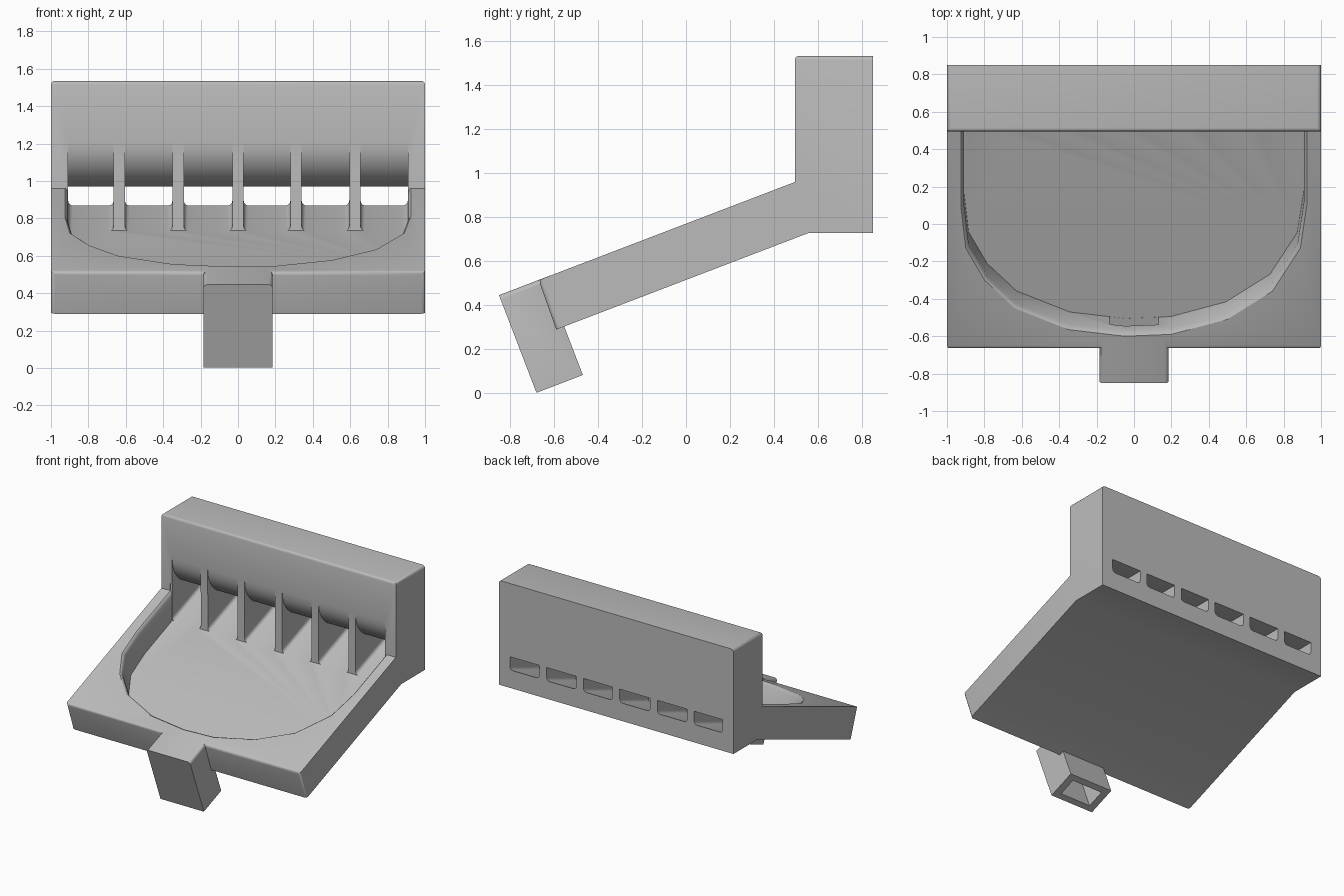
import bpy, bmesh, math

cube = bpy.data.objects.get("Cube")
if cube:
    bpy.data.objects.remove(cube)

TILT = math.radians(21)
C, S = math.cos(TILT), math.sin(TILT)
LIP_Y, LIP_Z = -0.67, 0.515      # top front edge of the sloped tray
FLOOR = -0.213                   # basin depth, square to the slope
WALL_Y, BACK_Y, TOP_Z = 0.495, 0.85, 1.535

grey = bpy.data.materials.new("plain_grey")
grey.use_nodes = True
colour = (0.5, 0.5, 0.5, 1)
grey.diffuse_color = colour
grey.node_tree.nodes["Principled BSDF"].inputs["Base Color"].default_value = colour


def slope(u, n):
    """Point (y, z) from distance along the slope and square to it."""
    return LIP_Y + C * u - S * n, LIP_Z + S * u + C * n


def loft(name, rings, pick=None, width=0.02, segments=3):
    """Solid through matching rings, with an optional bevel on picked edges."""
    bm = bmesh.new()
    loops = [[bm.verts.new(p) for p in ring] for ring in rings]
    for a, b in zip(loops, loops[1:]):
        for i in range(len(a)):
            j = (i + 1) % len(a)
            bm.faces.new((a[i], a[j], b[j], b[i]))
    bm.faces.new(loops[0][::-1])
    bm.faces.new(loops[-1])
    bmesh.ops.recalc_face_normals(bm, faces=bm.faces)
    if pick:
        edges = [e for e in bm.edges if pick(e.verts[0].co, e.verts[1].co)]
        bmesh.ops.bevel(bm, geom=edges, offset=width, segments=segments,
                        profile=0.5, affect='EDGES')
    mesh = bpy.data.meshes.new(name)
    bm.to_mesh(mesh)
    bm.free()
    mesh.materials.append(grey)
    obj = bpy.data.objects.new(name, mesh)
    bpy.context.collection.objects.link(obj)
    return obj


def prism(name, profile, x0, x1, **bevel):
    return loft(name, [[(x, y, z) for y, z in profile] for x in (x0, x1)], **bevel)


def combine(target, tool, operation):
    mod = target.modifiers.new(tool.name, 'BOOLEAN')
    mod.operation, mod.solver, mod.object = operation, 'EXACT', tool
    bpy.context.view_layer.objects.active = target
    bpy.ops.object.modifier_apply(modifier=mod.name)
    bpy.data.objects.remove(tool)


# Body: sloped tray and upright back box in one side profile
body_profile = [(-0.59, 0.29), (LIP_Y, LIP_Z), (WALL_Y, 0.961), (WALL_Y, TOP_Z),
                (BACK_Y, TOP_Z), (BACK_Y, 0.73), (0.56, 0.73)]


def outer_edge(a, b):
    top = a.z > 1.5 and b.z > 1.5 and min(a.y, b.y) < 0.6
    lip = max(a.y, b.y) < -0.5 and max(a.z, b.z) > 0.5
    return top or lip


body = prism("tray_with_back_box", body_profile, -1, 1, pick=outer_edge)

# Front tongue hanging square to the slope
tongue_profile = [slope(u, n) for u, n in
                  [(-0.193, -0.475), (0.033, -0.475), (0.033, -0.12),
                   (0.06, -0.12), (0.06, 0.0005), (-0.193, 0.0005)]]


def tongue_edge(a, b):
    return a.x == b.x and a.z > 0.4 and b.z > 0.4 and min(a.y, b.y) < -0.8


tongue = prism("tongue", tongue_profile, -0.185, 0.185, pick=tongue_edge)
combine(body, tongue, 'UNION')

# Basin: faceted bowl outline sunk into the slope, with a softened rim
outline = [(0.925, 0.1), (0.89, -0.13), (0.74, -0.36), (0.5, -0.51), (0.2, -0.59),
           (-0.05, -0.6), (-0.35, -0.565), (-0.64, -0.45), (-0.8, -0.3),
           (-0.9, -0.13), (-0.925, 0.08)]
rings = []
for n, scale in [(0.05, 1), (0, 1), (-0.008, 0.99), (-0.03, 0.982), (FLOOR, 0.982)]:
    end = (WALL_Y + 0.001 - LIP_Y + S * n) / C
    flat = [(0.925, end)] + [(x, 1.2 - (1.2 - (y - LIP_Y) / C) * scale)
                             for x, y in outline] + [(-0.925, end)]
    rings.append([(x * scale, *slope(u, n)) for x, u in flat])
combine(body, loft("basin", rings), 'DIFFERENCE')

# Six slots through the back box, leaving five dividers, under a rounded ceiling
floor_z = lambda y: 0.734 + (y - 0.5) * S / C
radius = 0.24
slot_profile = [(0.48, floor_z(0.48)), (0.9, floor_z(0.9)), (0.9, 0.97)]
for i in range(9):
    a = math.radians(90 * i / 8)
    slot_profile.append((WALL_Y + radius - radius * math.sin(a),
                         0.97 + radius - radius * math.cos(a)))
slot_profile.append((0.48, 0.97 + radius))


def slot_floor_edge(a, b):
    return a.x == b.x and all(abs(p.z - floor_z(p.y)) < 0.001 for p in (a, b))


dividers = [-0.635, -0.32, 0, 0.31, 0.625]
starts = [-0.908] + [x + 0.03 for x in dividers]
ends = [x - 0.03 for x in dividers] + [0.908]
for x0, x1 in zip(starts, ends):
    slot = prism("slot", slot_profile, x0, x1, pick=slot_floor_edge, width=0.025)
    combine(body, slot, 'DIFFERENCE')

# Chute from the basin into the hollow tongue, open at the bottom
chute_profile = [slope(u, n) for u, n in
                 [(-0.15, -0.5), (-0.012, -0.5), (-0.012, FLOOR + 0.001),
                  (0.15, FLOOR + 0.001), (0.15, -0.1), (-0.15, -0.1)]]
combine(body, prism("chute", chute_profile, -0.13, 0.13), 'DIFFERENCE')

# Smooth the rounded areas and keep the corners crisp
bpy.ops.object.select_all(action='DESELECT')
body.select_set(True)
bpy.context.view_layer.objects.active = body
bpy.ops.object.shade_smooth_by_angle(angle=math.radians(32))
